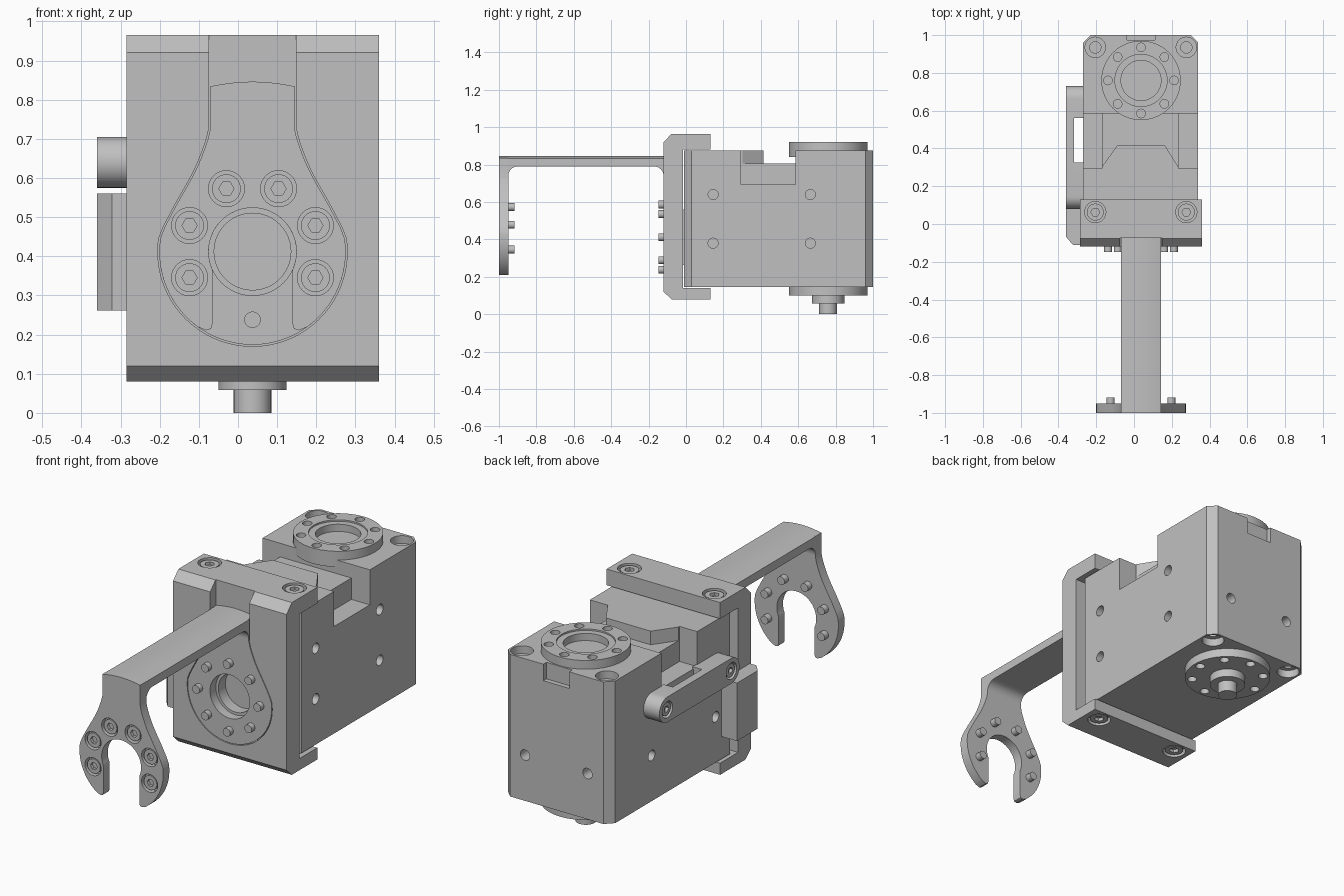
import bpy, bmesh, math

if "Cube" in bpy.data.objects:
    bpy.data.objects.remove(bpy.data.objects["Cube"], do_unlink=True)

GREY = (0.53, 0.53, 0.53, 1)
mat = bpy.data.materials.new("machined_grey")
mat.use_nodes = True
mat.diffuse_color = GREY
mat.node_tree.nodes["Principled BSDF"].inputs["Base Color"].default_value = GREY

CX, HY, RZ = 0.037, 0.76, 0.412   # centre plane, output axis y, ring centre z
finished = []


def prism(name, pts, axis, a, b):
    """Extrude a 2D outline along an axis from a to b."""
    place = {"x": lambda u, v, w: (w, u, v), "y": lambda u, v, w: (u, w, v),
             "z": lambda u, v, w: (u, v, w)}[axis]
    bm = bmesh.new()
    lo = [bm.verts.new(place(u, v, a)) for u, v in pts]
    hi = [bm.verts.new(place(u, v, b)) for u, v in pts]
    bm.faces.new(lo)
    bm.faces.new(hi)
    n = len(pts)
    for i in range(n):
        j = (i + 1) % n
        bm.faces.new((lo[i], lo[j], hi[j], hi[i]))
    bmesh.ops.recalc_face_normals(bm, faces=bm.faces)
    me = bpy.data.meshes.new(name)
    bm.to_mesh(me)
    bm.free()
    me.materials.append(mat)
    ob = bpy.data.objects.new(name, me)
    bpy.context.collection.objects.link(ob)
    finished.append(ob)
    return ob


def arc(u, v, r, a0, a1, n):
    return [(u + r * math.cos(math.radians(a0 + (a1 - a0) * i / n)),
             v + r * math.sin(math.radians(a0 + (a1 - a0) * i / n))) for i in range(n + 1)]


def rod(name, u, v, r, axis, a, b, n=32):
    return prism(name, arc(u, v, r, 0, 360, n)[:-1], axis, a, b)


def block(name, x0, x1, y0, y1, z0, z1):
    return prism(name, [(x0, y0), (x1, y0), (x1, y1), (x0, y1)], "z", z0, z1)


def cut(target, *cutters):
    """Subtract each cutter from the target and delete it."""
    for c in cutters:
        m = target.modifiers.new("cut", "BOOLEAN")
        m.operation, m.solver, m.object = "DIFFERENCE", "EXACT", c
        bpy.context.view_layer.objects.active = target
        bpy.ops.object.modifier_apply(modifier=m.name)
        finished.remove(c)
        bpy.data.objects.remove(c, do_unlink=True)


def socket_screw(name, target, u, v, axis, face, inward, r):
    """Counterbored hole in the target with a hex socket head inside."""
    at = lambda d: face + inward * d
    cut(target, rod("bore", u, v, r, axis, at(-0.02), at(0.03)))
    head = rod(name, u, v, r * 0.8, axis, at(0.006), at(0.03))
    cut(head, rod("hex", u, v, r * 0.42, axis, at(-0.01), at(0.022), 6))


def spline(p, n=5):
    """Catmull-Rom curve through the points."""
    q = [p[0]] + p + [p[-1]]
    out = []
    for i in range(1, len(q) - 2):
        for k in range(n):
            t = k / n
            out.append(tuple(0.5 * (2 * b + (c - a) * t + (2 * a - 5 * b + 4 * c - d) * t * t
                             + (3 * b - a - 3 * c + d) * t ** 3)
                             for a, b, c, d in zip(q[i - 1], q[i], q[i + 1], q[i + 2])))
    return out + [p[-1]]


def mirrored(half):
    """Close a half outline (offsets from the centre plane) by mirroring."""
    return [(CX + d, z) for d, z in half] + [(CX - d, z) for d, z in reversed(half) if d > 1e-5]


# Actuator body with chamfered corners
X0, X1, Y0, Y1, Z0, Z1 = -0.27, 0.34, -0.01, 1.0, 0.145, 0.875
c = 0.04
body = prism("actuator_body", [(X0 + c, Y0), (X1 - c, Y0), (X1, Y0 + c), (X1, Y1 - c),
             (X1 - c, Y1), (X0 + c, Y1), (X0, Y1 - c), (X0, Y0 + c)], "z", Z0, Z1)
# Stepped saddle across the top and key slot at the back
cut(body,
    prism("saddle", [(-0.172, 0.30), (-0.09, 0.415), (0.164, 0.415), (0.236, 0.30),
                     (0.236, 0.585), (-0.172, 0.585)], "z", 0.805, 1.0),
    block("saddle_left", -0.4, -0.17, 0.295, 0.585, 0.695, 1.0),
    block("saddle_right", 0.235, 0.5, 0.295, 0.585, 0.695, 1.0),
    block("key_slot", CX - 0.074, CX + 0.074, 0.975, 1.1, 0.79, 1.0))
# Mounting holes: both sides, back, and counterbores at the rear corners
for z in (0.38, 0.64):
    for y in (0.145, 0.665):
        cut(body, rod("hole", y, z, 0.027, "x", X1 - 0.06, X1 + 0.1, 20),
            rod("hole", y, z, 0.027, "x", X0 - 0.1, X0 + 0.06, 20))
for x in (-0.14, 0.215):
    cut(body, rod("hole", x, 0.38, 0.027, "y", 0.94, 1.1, 20))
for x in (-0.205, 0.277):
    for z, s in ((Z1, 1), (Z0, -1)):
        cut(body, rod("bore", x, 0.935, 0.054, "z", z - s * 0.04, z + s * 0.1),
            rod("bore", x, 0.935, 0.03, "z", z - s * 0.1, z + s * 0.01, 20))

# Output flange on top and idler flange below
top_flange = rod("output_flange", CX, HY, 0.21, "z", 0.84, 0.92, 64)
cut(top_flange, rod("lip", CX, HY, 0.138, "z", 0.912, 1.0, 48),
    rod("well", CX, HY, 0.106, "z", 0.875, 1.0, 48))
low_flange = rod("idler_flange", CX, HY, 0.21, "z", 0.10, 0.16, 64)
for i in range(8):
    u = CX + 0.175 * math.cos(i * math.pi / 4)
    v = HY + 0.175 * math.sin(i * math.pi / 4)
    cut(top_flange, rod("hole", u, v, 0.023, "z", 0.885, 1.0, 16))
    cut(low_flange, rod("hole", u, v, 0.023, "z", 0.0, 0.135, 16))
rod("idler_boss", CX, HY, 0.087, "z", 0.058, 0.11, 48)
rod("idler_pin", CX, HY, 0.048, "z", 0.0, 0.07, 32)

# C-shaped mounting bracket clamped on the front
bracket = prism("mounting_bracket", [(-0.12, 0.12), (-0.077, 0.08), (0.13, 0.08), (0.13, 0.14),
                (-0.015, 0.14), (-0.015, 0.882), (0.13, 0.882), (0.13, 0.965),
                (-0.077, 0.965), (-0.12, 0.92)], "x", -0.285, 0.36)

# Horn outlines: neck curve flowing into a round ring
neck = spline([(0.107, 0.73), (0.117, 0.69), (0.145, 0.62), (0.195, 0.53), (0.224, 0.475)])
ring_full = mirrored([(0.107, 0.835)] + neck + arc(0, RZ, 0.238, 8, -90, 20))
recess = mirrored([(0.111, 1.1)] + [(d + 0.004, z) for d, z in neck] + arc(0, RZ, 0.242, 8, -90, 20))
fork = mirrored([(0.107, 0.835)] + neck + arc(0, RZ, 0.238, 8, -54, 14)
                + [(0.118, 0.211), (0.106, 0.215), (0.102, 0.228)] + arc(0, RZ, 0.112, -24, 90, 20))
cut(bracket, prism("recess", recess, "y", -0.3, -0.073),
    rod("window", CX, RZ, 0.098, "y", -0.3, 0.03, 48))
for x in (-0.205, 0.277):
    socket_screw("bracket_screw_top", bracket, x, 0.063, "z", 0.965, -1, 0.056)
    socket_screw("bracket_screw_bottom", bracket, x, 0.063, "z", 0.08, 1, 0.056)

# Rear ring plate seated in the bracket, with studs
rear = prism("rear_ring_plate", ring_full, "y", -0.12, -0.073)
cut(rear, rod("hole", CX, RZ, 0.112, "y", -0.3, 0.1, 48))
for i in range(8):
    a = i * math.pi / 4
    rod("rear_stud", CX + 0.174 * math.cos(a), RZ + 0.174 * math.sin(a), 0.021, "y", -0.147, -0.1, 20)

# Front fork plate with socket screws and studs
front = prism("front_fork_plate", fork, "y", -1.0, -0.95)
for deg in (-22.5, 22.5, 67.5, 112.5, 157.5, 202.5):
    u = CX + 0.174 * math.cos(math.radians(deg))
    v = RZ + 0.174 * math.sin(math.radians(deg))
    socket_screw("fork_screw", front, u, v, "y", -1.0, 1, 0.046)
    rod("fork_stud", u, v, 0.021, "y", -0.96, -0.918, 20)

# Arm beam with a crowned top, and fillets where it meets the plates
crown = [(CX + 0.107 * k / 8, 0.846 - 0.012 * (k / 8) ** 2) for k in range(-8, 9)]
prism("arm_beam", [(CX + 0.107, 0.79), (CX - 0.107, 0.79)] + crown, "y", -1.0, -0.073)
for name, y, s in (("front_fillet", -0.95, 1), ("rear_fillet", -0.12, -1)):
    curve = [(y + s * (0.05 + u), v) for u, v in arc(0, 0.74, 0.05, 180, 90, 8)]
    prism(name, [(y - s * 0.02, 0.74)] + curve + [(y + s * 0.05, 0.8), (y - s * 0.02, 0.8)],
          "x", CX - 0.107, CX + 0.107)

# Side cable strap: a rounded bar standing on two feet
strap = prism("side_strap", arc(0.145, 0.64, 0.065, 270, 90, 16)
              + arc(0.665, 0.64, 0.065, 90, -90, 16), "x", -0.36, -0.265)
cut(strap, block("gap", -0.318, -0.2, 0.325, 0.562, 0.5, 0.8))
for y in (0.145, 0.665):
    socket_screw("strap_screw", strap, y, 0.64, "x", -0.36, 1, 0.042)

# Chamfered side stop on the bracket
prism("side_stop", [(-0.272, -0.112), (-0.322, -0.112), (-0.36, -0.068), (-0.36, 0.10),
                    (-0.272, 0.10)], "z", 0.262, 0.56)

# Smooth the round walls and keep the edges crisp
bpy.ops.object.select_all(action="DESELECT")
for ob in finished:
    ob.select_set(True)
bpy.context.view_layer.objects.active = body
bpy.ops.object.shade_smooth_by_angle(angle=math.radians(30))
